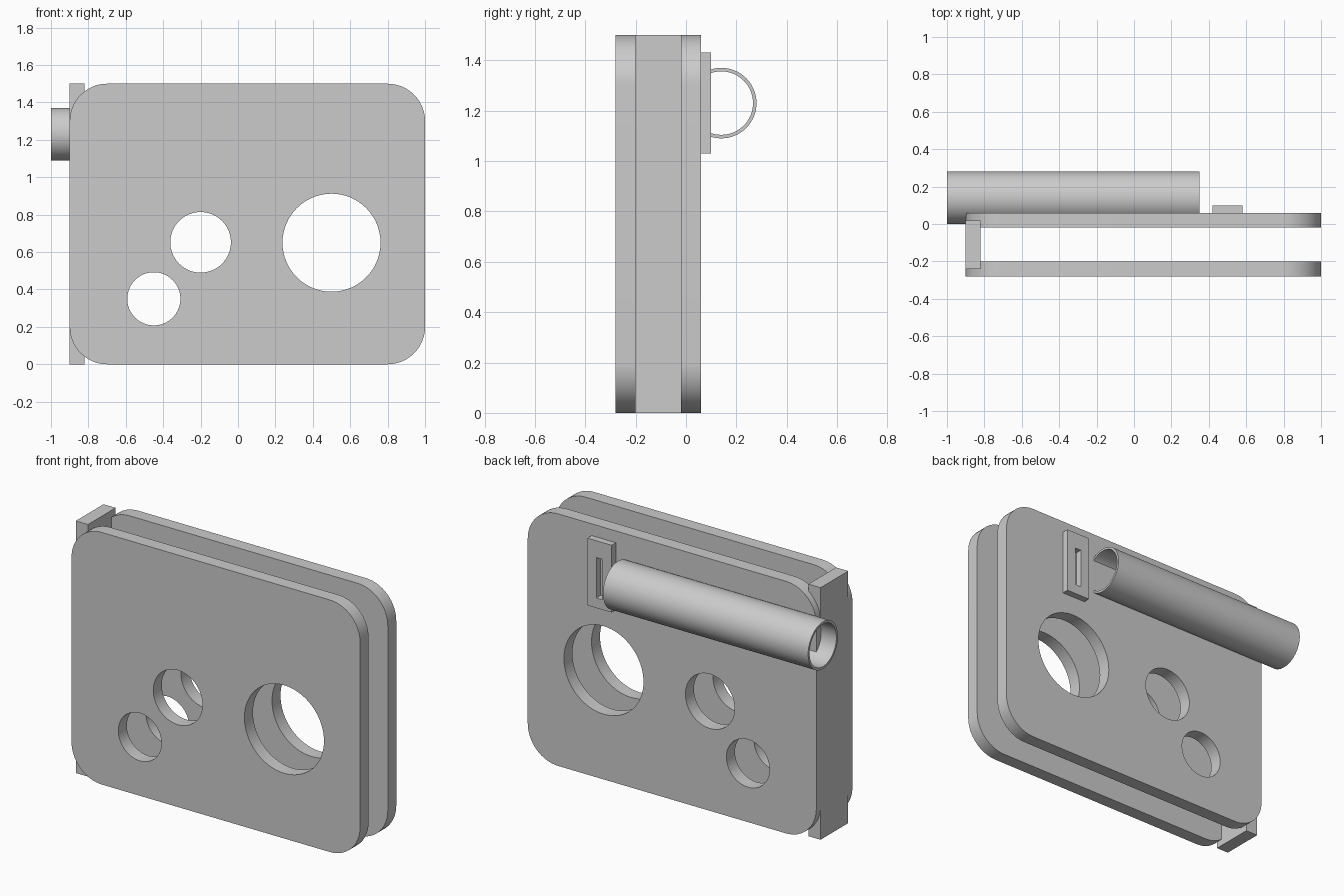
import bpy
import bmesh
from math import cos, sin, pi, radians

cube = bpy.data.objects.get("Cube")
if cube:
    bpy.data.objects.remove(cube, do_unlink=True)

grey = bpy.data.materials.new("plain grey")
grey.use_nodes = True
colour = (0.6, 0.6, 0.6, 1)
grey.diffuse_color = colour
grey.node_tree.nodes["Principled BSDF"].inputs["Base Color"].default_value = colour


def circle(u, v, r, n=64):
    return [(u + r * cos(2 * pi * i / n), v + r * sin(2 * pi * i / n)) for i in range(n)]


def rectangle(u0, u1, v0, v1):
    return [(u0, v0), (u1, v0), (u1, v1), (u0, v1)]


def rounded_rectangle(u0, u1, v0, v1, r, steps=16):
    centres = [(u1 - r, v1 - r), (u0 + r, v1 - r), (u0 + r, v0 + r), (u1 - r, v0 + r)]
    points = []
    for quarter, (u, v) in enumerate(centres):
        for i in range(steps + 1):
            a = pi / 2 * (quarter + i / steps)
            points.append((u + r * cos(a), v + r * sin(a)))
    return points


def prism(name, loops, start, end, axis="y"):
    """Fill an outline (first loop) with holes (other loops) and extrude it."""
    bm = bmesh.new()
    edges = []
    for loop in loops:
        verts = [bm.verts.new((u, start, v) if axis == "y" else (start, u, v)) for u, v in loop]
        edges += [bm.edges.new((a, b)) for a, b in zip(verts, verts[1:] + verts[:1])]
    bmesh.ops.triangle_fill(bm, edges=edges, use_beauty=True)
    result = bmesh.ops.extrude_face_region(bm, geom=bm.faces[:], use_keep_orig=True)
    moved = [g for g in result["geom"] if isinstance(g, bmesh.types.BMVert)]
    depth = end - start
    bmesh.ops.translate(bm, verts=moved, vec=(0, depth, 0) if axis == "y" else (depth, 0, 0))
    bmesh.ops.recalc_face_normals(bm, faces=bm.faces)
    mesh = bpy.data.meshes.new(name)
    bm.to_mesh(mesh)
    bm.free()
    mesh.materials.append(grey)
    obj = bpy.data.objects.new(name, mesh)
    bpy.context.collection.objects.link(obj)
    bpy.ops.object.select_all(action="DESELECT")
    obj.select_set(True)
    bpy.context.view_layer.objects.active = obj
    bpy.ops.object.shade_smooth_by_angle(angle=radians(30))
    return obj


# Two matching rounded plates with three round holes
plate = [rounded_rectangle(-0.9, 1, 0, 1.5, 0.2),
         circle(0.5, 0.65, 0.262), circle(-0.2, 0.652, 0.162), circle(-0.45, 0.35, 0.142)]
prism("front_plate", plate, -0.28, -0.2)
prism("back_plate", plate, -0.02, 0.06)

# Upright bar joining the plates along one edge
prism("side_bar", [rectangle(-0.9, -0.82, 0, 1.5)], -0.24, 0.02)

# Hollow tube lying across the back
prism("tube", [circle(0.14, 1.23, 0.14), circle(0.14, 1.23, 0.126)], -1, 0.35, axis="x")

# Slotted catch beside the tube
prism("slotted_catch", [rectangle(0.42, 0.58, 1.03, 1.43),
                        rectangle(0.48, 0.52, 1.09, 1.33)], 0.06, 0.1)
